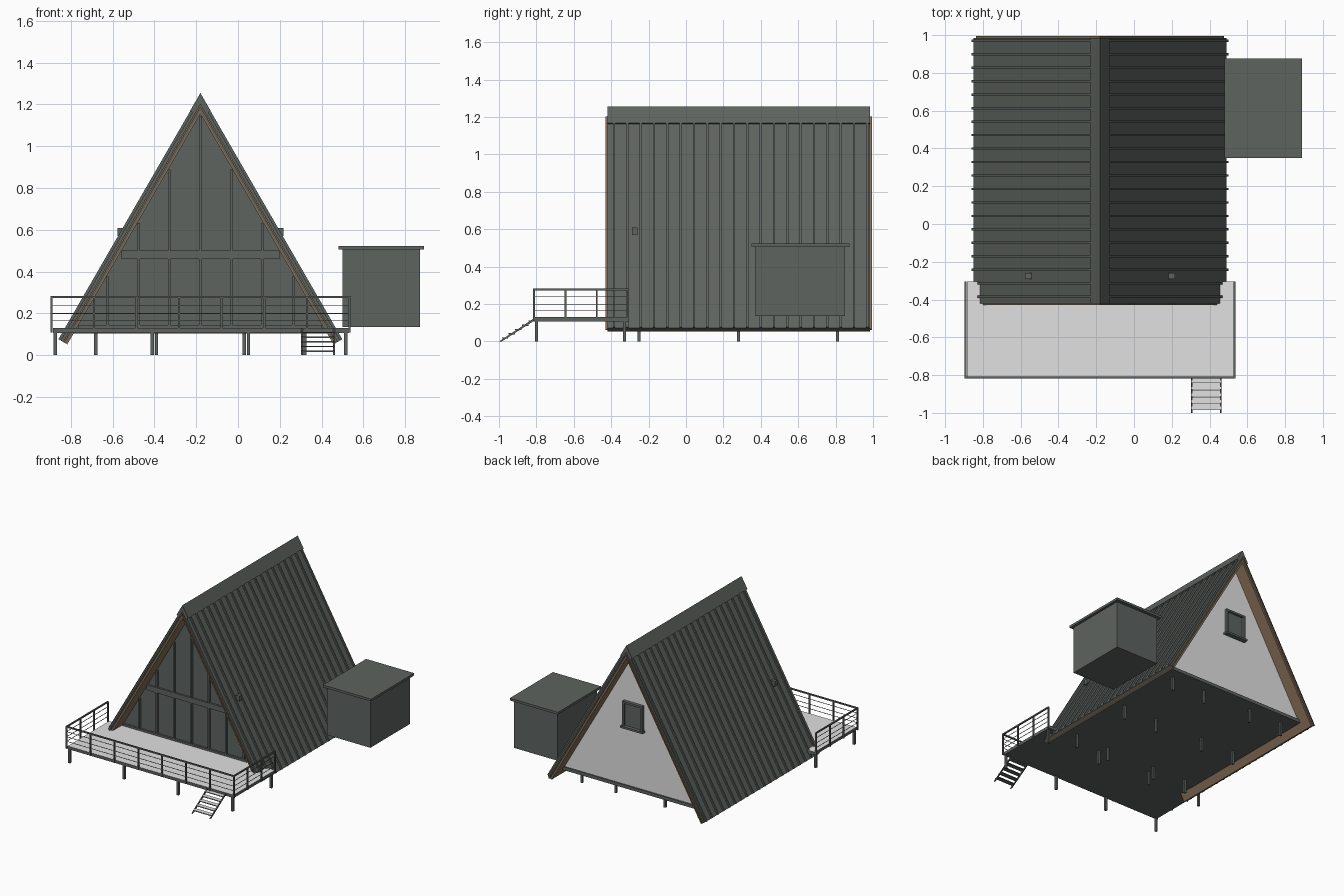
import bpy, bmesh, math
from mathutils import Vector

cube = bpy.data.objects.get("Cube")
if cube:
    bpy.data.objects.remove(cube, do_unlink=True)


def material(name, rgb):
    m = bpy.data.materials.new(name)
    m.use_nodes = True
    m.diffuse_color = (*rgb, 1)
    m.node_tree.nodes["Principled BSDF"].inputs["Base Color"].default_value = (*rgb, 1)
    return m


DARK = material("charcoal metal", (0.11, 0.125, 0.115))
LIGHT = material("pale boards", (0.75, 0.75, 0.75))
WOOD = material("brown timber", (0.23, 0.15, 0.09))

CX = -0.18                      # centre line of the house
APEX = 1.255
RUN = 1.36                      # slope length of the roof
SIN, COS = math.sin(math.radians(60)), 0.5
THICK = 0.05
FRONT, BACK = -0.30, 0.89       # gable walls
FLOOR = 0.13


def prism(bm, pts, a, b, axis="y"):
    """Extrude a closed profile along y (points are x, z) or x (points are y, z)."""
    def at(p, d):
        return (p[0], d, p[1]) if axis == "y" else (d, p[0], p[1])
    near = [bm.verts.new(at(p, a)) for p in pts]
    far = [bm.verts.new(at(p, b)) for p in pts]
    bm.faces.new(near)
    bm.faces.new(far[::-1])
    n = len(pts)
    for i in range(n):
        j = (i + 1) % n
        bm.faces.new((near[i], far[i], far[j], near[j]))


def box(bm, x0, x1, y0, y1, z0, z1):
    prism(bm, [(x0, z0), (x1, z0), (x1, z1), (x0, z1)], y0, y1)


def finish(bm, name, mat, top=None):
    bmesh.ops.recalc_face_normals(bm, faces=bm.faces[:])
    mesh = bpy.data.meshes.new(name)
    mesh.materials.append(mat)
    if top:                     # upward faces get their own colour
        mesh.materials.append(top)
        for f in bm.faces:
            f.material_index = int(f.normal.z > 0.9)
    bm.to_mesh(mesh)
    bm.free()
    ob = bpy.data.objects.new(name, mesh)
    bpy.context.scene.collection.objects.link(ob)
    return ob


def chevron(bm, t0, t1, run, y0, y1):
    """Both roof slopes between two depths below the outer roof plane."""
    def foot(t, side):
        return (CX + side * (COS * run - SIN * t), APEX - SIN * run - COS * t)
    prism(bm, [foot(t0, 1), (CX, APEX - 2 * t0), foot(t0, -1),
               foot(t1, -1), (CX, APEX - 2 * t1), foot(t1, 1)], y0, y1)


def half_width(z):
    return (APEX - 2 * THICK - z) * COS / SIN


# Roof layers, from the metal sheet down to the timber soffit
for name, mat, t0, t1, y0, y1 in (
        ("roof_sheet", DARK, 0.013, 0.026, -0.42, 0.985),
        ("roof_timber_edge", WOOD, 0.026, 0.034, -0.43, 0.995),
        ("roof_core", DARK, 0.034, 0.042, -0.42, 0.985),
        ("roof_soffit", WOOD, 0.042, THICK, -0.42, 0.985)):
    bm = bmesh.new()
    chevron(bm, t0, t1, RUN, y0, y1)
    finish(bm, name, mat)

# Ridge cap and standing ribs
bm = bmesh.new()
chevron(bm, 0, 0.013, 0.1, -0.42, 0.985)
finish(bm, "ridge_cap", DARK)
bm = bmesh.new()
for i in range(20):
    y = -0.385 + i * 0.0713
    chevron(bm, 0.001, 0.014, RUN, y - 0.006, y + 0.006)
finish(bm, "roof_ribs", DARK)

# Floor and gable walls
bm = bmesh.new()
low = 0.105
prism(bm, [(CX - half_width(low), low), (CX + half_width(low), low),
           (CX + half_width(FLOOR), FLOOR), (CX - half_width(FLOOR), FLOOR)], FRONT - 0.01, BACK + 0.01)
finish(bm, "house_floor", DARK)
w = half_width(FLOOR)
for name, mat, y0, y1 in (("front_glazing", DARK, FRONT, FRONT + 0.02),
                          ("back_wall", LIGHT, BACK - 0.02, BACK)):
    bm = bmesh.new()
    prism(bm, [(CX - w, FLOOR), (CX + w, FLOOR), (CX, APEX - 2 * THICK)], y0, y1)
    finish(bm, name, mat)

# Glazing bars
bm = bmesh.new()
y0, y1 = FRONT - 0.015, FRONT
for i in range(-3, 4):
    x = CX + i * w / 4
    top = FLOOR + (w - abs(x - CX)) * SIN / COS
    box(bm, x - 0.006, x + 0.006, y0, y1, FLOOR, top - 0.01)
for z, h in ((FLOOR, 0.015), (0.46, 0.04)):
    b = half_width(z + h)
    box(bm, CX - b, CX + b, y0, y1, z, z + h)
finish(bm, "glazing_bars", DARK)

# Back window
bm = bmesh.new()
wx, z0, z1, b = 0.085, 0.59, 0.78, 0.015
box(bm, CX - wx, CX + wx, BACK, BACK + 0.008, z0, z1)
for s in (-1, 1):
    x = CX + s * (wx - b / 2)
    box(bm, x - b / 2, x + b / 2, BACK, BACK + 0.025, z0, z1)
box(bm, CX - wx, CX + wx, BACK, BACK + 0.025, z1 - b, z1)
box(bm, CX - wx - 0.01, CX + wx + 0.01, BACK, BACK + 0.035, z0 - b, z0)
finish(bm, "back_window", DARK)

# Small vents on both slopes
bm = bmesh.new()
for s in (-1, 1):
    x = CX + s * 0.38
    box(bm, x - 0.017, x + 0.017, -0.29, -0.26, 0.57, 0.61)
finish(bm, "roof_vents", DARK)

# Side shed with its flat cap
bm = bmesh.new()
box(bm, 0.50, 0.87, 0.37, 0.85, 0.135, 0.505)
finish(bm, "side_shed", DARK)
bm = bmesh.new()
box(bm, 0.48, 0.89, 0.35, 0.875, 0.505, 0.523)
finish(bm, "shed_cap", DARK)

# Deck
bm = bmesh.new()
box(bm, CX - 0.705, CX + 0.71, -0.81, -0.305, 0.107, FLOOR)
finish(bm, "deck", DARK, LIGHT)

# Posts under the deck and the house
bm = bmesh.new()
for offsets, rows in (((0.695, 0.23), (-0.80, -0.33)), ((0.50, 0.21), (-0.25, 0.28, 0.81))):
    for off in offsets:
        for x in (CX - off, CX + off):
            for y in rows:
                box(bm, x - 0.008, x + 0.008, y - 0.008, y + 0.008, 0, 0.11)
finish(bm, "support_posts", DARK)

# Railing with posts, handrail and wires along three sides
bm = bmesh.new()
rx, ry0, ry1, r = 0.713, -0.812, -0.31, 0.005
for i in range(8):
    x = CX - rx + i * 2 * rx / 7
    box(bm, x - r, x + r, ry0 - r, ry0 + r, 0.11, 0.28)
for s in (-1, 1):
    x = CX + s * rx
    for i in range(1, 4):
        y = ry0 + i * (ry1 - ry0) / 3
        box(bm, x - r, x + r, y - r, y + r, 0.11, 0.28)
for z, h in ((0.278, 0.005), (0.24, 0.0015), (0.2, 0.0015), (0.165, 0.0015)):
    box(bm, CX - rx - h, CX + rx + h, ry0 - h, ry0 + h, z - h, z + h)
    for s in (-1, 1):
        x = CX + s * rx
        box(bm, x - h, x + h, ry0, ry1, z - h, z + h)
finish(bm, "deck_railing", DARK)

# Stairs
bm = bmesh.new()
for x in (0.302, 0.455):
    prism(bm, [(-1.0, 0), (-0.985, 0), (-0.81, 0.112), (-0.81, 0.125)], x, x + 0.008, "x")
finish(bm, "stair_stringers", DARK)
bm = bmesh.new()
for i in range(5):
    y, z = -0.985 + i * 0.036, 0.016 + i * 0.0225
    box(bm, 0.305, 0.46, y, y + 0.034, z, z + 0.006)
finish(bm, "stair_treads", DARK, LIGHT)
